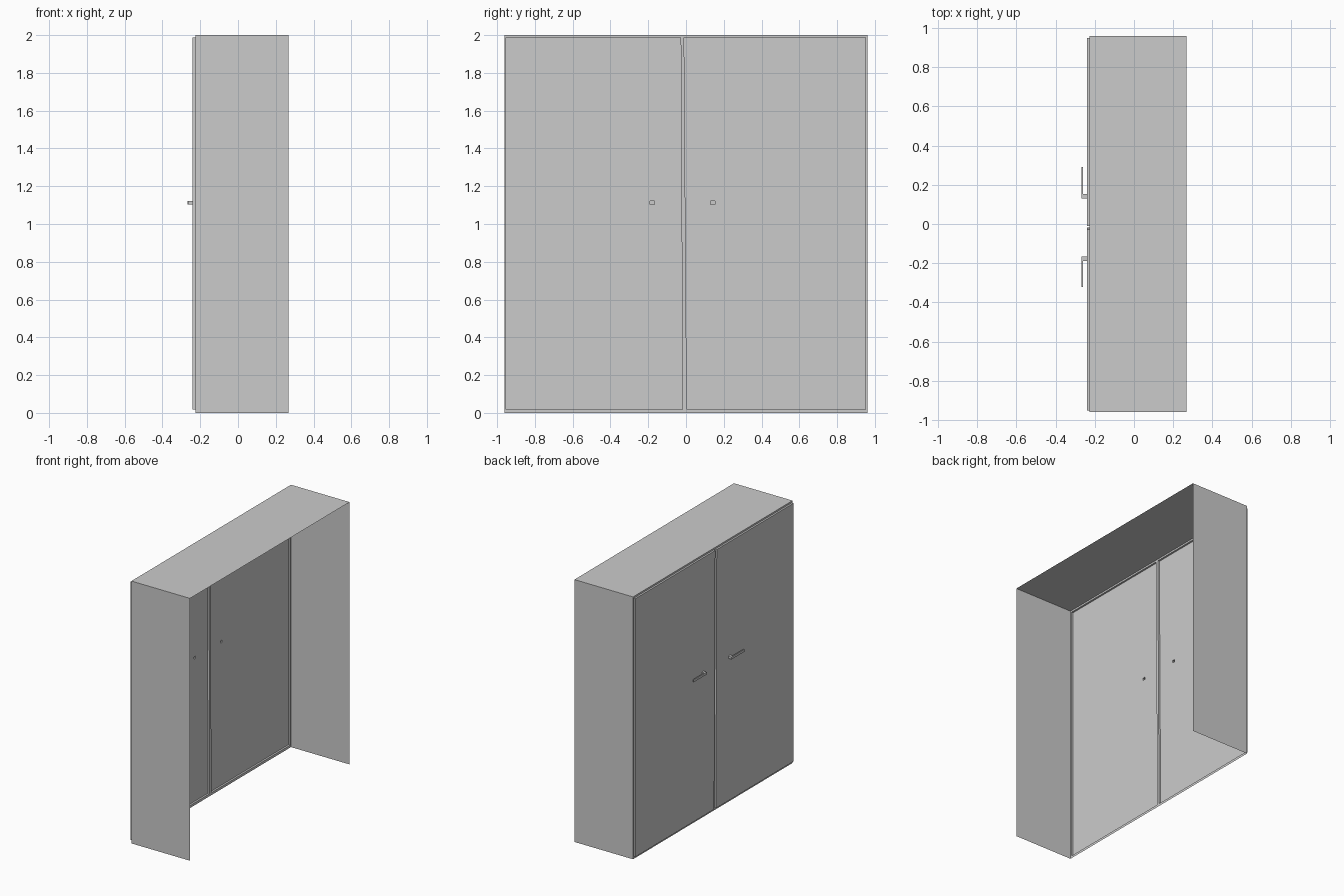
import bpy

if "Cube" in bpy.data.objects:
    bpy.data.objects.remove(bpy.data.objects["Cube"])

# Depth levels (x): open back, front sheet, door face, handle bar back and front
XK, XF, XD, XB, XH = 0.268, -0.226, -0.24, -0.26, -0.268
W, H = 0.961, 2.0
Z0, Z1 = 1.104, 1.122          # handle bottom and top


def loop(x, a, b, z0, z1, a_top=None, b_top=None):
    """Four corners in the plane x, counter-clockwise seen from -x."""
    at = a if a_top is None else a_top
    bt = b if b_top is None else b_top
    return [(x, b, z0), (x, a, z0), (x, at, z1), (x, bt, z1)]


def make(name, loops, extra=(), cap=False):
    """Join successive loops with quads, optionally closing the last one."""
    verts, faces = [], []
    for lp in loops:
        verts += lp
    for k in range(len(loops) - 1):
        for i in range(4):
            j = (i + 1) % 4
            faces.append((4*k + i, 4*k + j, 4*k + 4 + j, 4*k + 4 + i))
    if cap:
        n = len(verts)
        faces.append((n - 4, n - 3, n - 2, n - 1))
    for quad in extra:
        n = len(verts)
        verts += quad
        faces.append((n, n + 1, n + 2, n + 3))
    mesh = bpy.data.meshes.new(name)
    mesh.from_pydata(verts, [], faces)
    mesh.update()
    ob = bpy.data.objects.new(name, mesh)
    bpy.context.collection.objects.link(ob)
    return ob


# Cabinet shell: thin top and sides, open at the back and underneath
make("cabinet_shell", [], [
    [(XF, -W, H), (XK, -W, H), (XK, W, H), (XF, W, H)],
    [(XF, -W, 0), (XK, -W, 0), (XK, -W, H), (XF, -W, H)],
    [(XK, W, 0), (XF, W, 0), (XF, W, H), (XK, W, H)],
])

# Per door: frame span, door edges at bottom and top, post span, bar span
sides = {
    "left": ((-W, -0.007, -0.019), (-0.952, -0.018, -0.028),
             (-0.19, -0.167), (-0.322, -0.167)),
    "right": ((-0.007, W, -0.019), (0.004, 0.951, -0.01),
              (0.131, 0.153), (0.131, 0.29)),
}
for side, (fr, dr, post, bar) in sides.items():
    left = side == "left"
    tops = lambda s: (None, s[2]) if left else (s[2], None)
    outer = loop(XF, fr[0], fr[1], 0, H, *tops(fr))
    base = loop(XF, dr[0], dr[1], 0.019, 1.987, *tops(dr))
    face = loop(XD, dr[0], dr[1], 0.019, 1.987, *tops(dr))
    hole = loop(XD, *post, Z0, Z1)

    # Flat frame strip round the door
    make(side + "_frame", [outer, base])
    # Raised door with an opening behind the handle post
    make(side + "_door", [base, face, hole])
    # L-shaped handle: hollow post, then a thin bar
    make(side + "_handle_post", [hole, loop(XB, *post, Z0, Z1)])
    free = (bar[0], post[0]) if left else (post[1], bar[1])
    make(side + "_handle_bar",
         [loop(XB, *bar, Z0, Z1), loop(XH, *bar, Z0, Z1)],
         [loop(XB, *free, Z0, Z1)[::-1]], cap=True)
